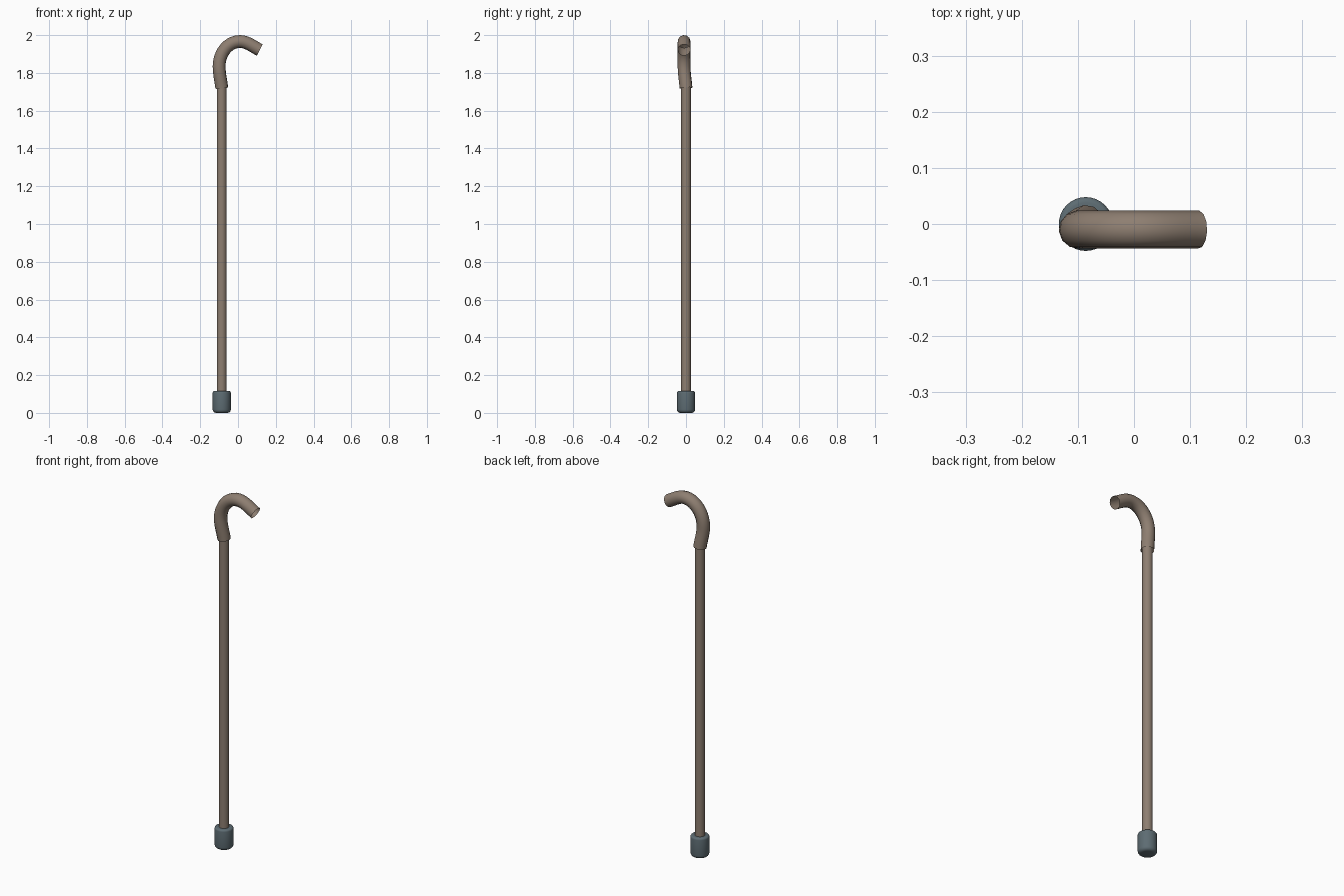
import bpy, bmesh, math
from mathutils import Vector

if "Cube" in bpy.data.objects:
    bpy.data.objects.remove(bpy.data.objects["Cube"])

AXIS_X = -0.086


def material(name, color):
    m = bpy.data.materials.new(name)
    m.diffuse_color = (*color, 1)
    m.use_nodes = True
    m.node_tree.nodes["Principled BSDF"].inputs["Base Color"].default_value = m.diffuse_color
    return m


def finish(ob, mat):
    ob.data.materials.append(mat)
    bpy.ops.object.select_all(action='DESELECT')
    ob.select_set(True)
    bpy.context.view_layer.objects.active = ob
    bpy.ops.object.shade_smooth_by_angle(angle=math.radians(50))


def lathe(name, profile, sides, mat):
    """Revolve (radius, z) points round the cane axis and cap both ends."""
    bm = bmesh.new()
    rings = []
    for r, z in profile:
        rings.append([bm.verts.new((AXIS_X + r * math.cos(2 * math.pi * i / sides),
                                    r * math.sin(2 * math.pi * i / sides), z))
                      for i in range(sides)])
    for a, b in zip(rings, rings[1:]):
        for i in range(sides):
            j = (i + 1) % sides
            bm.faces.new((a[i], a[j], b[j], b[i]))
    bm.faces.new(rings[0][::-1])
    bm.faces.new(rings[-1])
    me = bpy.data.meshes.new(name)
    bm.to_mesh(me)
    bm.free()
    ob = bpy.data.objects.new(name, me)
    bpy.context.collection.objects.link(ob)
    finish(ob, mat)
    return ob


wood = material("wood", (0.27, 0.21, 0.165))
rubber = material("rubber", (0.11, 0.15, 0.17))

# straight shaft
lathe("shaft", [(0.026, 0.05), (0.026, 1.745)], 24, wood)

# rounded rubber foot
R, H, B, T = 0.048, 0.116, 0.018, 0.01
arc = [math.radians(a) for a in (0, 22.5, 45, 67.5, 90)]
foot = [(R - B + B * math.sin(a), B - B * math.cos(a)) for a in arc]
foot += [(R - T + T * math.cos(a), H - T + T * math.sin(a)) for a in arc]
lathe("foot", foot, 32, rubber)

# hooked handle: an open tube along a bezier path
path = [  # point, tangent, left and right handle lengths
    ((AXIS_X, 0, 1.72), (-0.1, -0.07, 1), 0.035, 0.035),
    ((-0.10, -0.01, 1.835), (0, 0, 1), 0.04, 0.073),
    ((0.01, -0.01, 1.966), (1, 0, 0), 0.06, 0.04),
    ((0.115, -0.01, 1.921), (0.89, 0, -0.45), 0.035, 0.035),
]
cu = bpy.data.curves.new("handle", 'CURVE')
cu.dimensions = '3D'
cu.bevel_depth = 0.034
cu.bevel_resolution = 4
cu.resolution_u = 10
sp = cu.splines.new('BEZIER')
sp.bezier_points.add(len(path) - 1)
for bp, (co, tan, left, right) in zip(sp.bezier_points, path):
    co, tan = Vector(co), Vector(tan).normalized()
    bp.handle_left_type = bp.handle_right_type = 'FREE'
    bp.co = co
    bp.handle_left = co - tan * left
    bp.handle_right = co + tan * right
handle = bpy.data.objects.new("handle", cu)
bpy.context.collection.objects.link(handle)
bpy.ops.object.select_all(action='DESELECT')
handle.select_set(True)
bpy.context.view_layer.objects.active = handle
bpy.ops.object.convert(target='MESH')
finish(bpy.context.view_layer.objects.active, wood)
